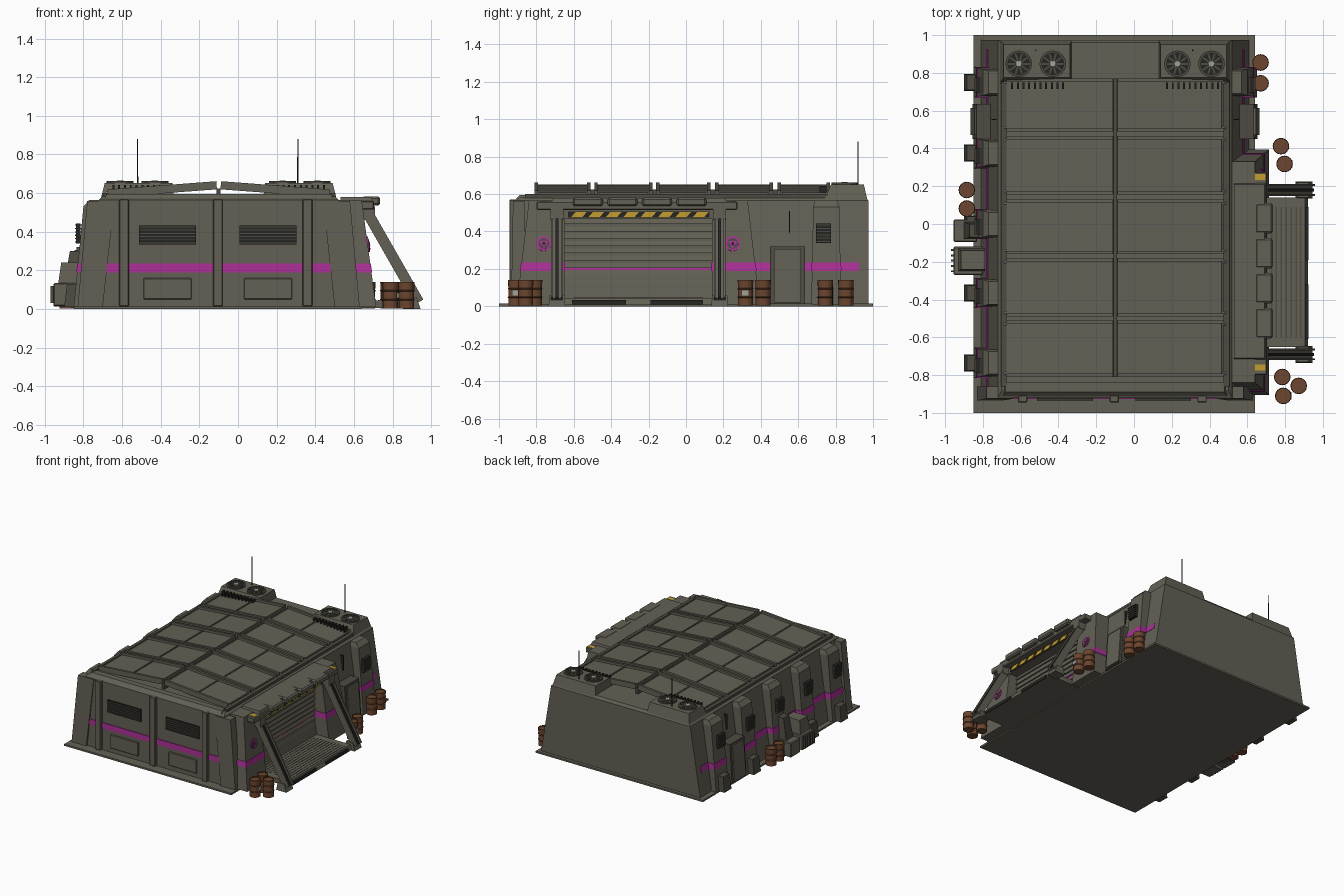
import bpy, bmesh, math
from mathutils import Matrix, Vector

cube = bpy.data.objects.get("Cube")
if cube:
    bpy.data.objects.remove(cube)


def material(name, rgb):
    m = bpy.data.materials.new(name)
    m.use_nodes = True
    m.diffuse_color = (*rgb, 1)
    m.node_tree.nodes["Principled BSDF"].inputs["Base Color"].default_value = (*rgb, 1)
    return m


OLIVE = material("olive grey", (0.125, 0.118, 0.09))
TRIM = material("dark olive", (0.075, 0.071, 0.055))
DARK = material("charcoal", (0.018, 0.018, 0.016))
PINK = material("magenta", (0.42, 0.03, 0.31))
GOLD = material("yellow", (0.55, 0.34, 0.03))
RUST = material("rust brown", (0.15, 0.06, 0.028))
PALE = material("pale grey", (0.36, 0.36, 0.33))
CX = -0.1  # centre line of the building


def finish(name, bm, mat):
    bmesh.ops.recalc_face_normals(bm, faces=bm.faces[:])
    me = bpy.data.meshes.new(name)
    bm.to_mesh(me)
    bm.free()
    me.materials.append(mat)
    ob = bpy.data.objects.new(name, me)
    bpy.context.collection.objects.link(ob)
    return ob


def solid(name, mat, rect, z0, z1, top=None, turn=None, bevel=0):
    """Box or tapered block; rects are (x0, x1, y0, y1), turn is (axis, angle, pivot)."""
    bm = bmesh.new()
    rings = []
    for (x0, x1, y0, y1), z in ((rect, z0), (top or rect, z1)):
        rings.append([bm.verts.new(p) for p in ((x0, y0, z), (x1, y0, z), (x1, y1, z), (x0, y1, z))])
    lo, hi = rings
    bm.faces.new(lo)
    bm.faces.new(hi)
    for i in range(4):
        j = (i + 1) % 4
        bm.faces.new((lo[i], lo[j], hi[j], hi[i]))
    if bevel:
        bmesh.ops.bevel(bm, geom=bm.edges[:], offset=bevel, segments=1, affect='EDGES')
    if turn:
        axis, angle, pivot = turn
        bmesh.ops.rotate(bm, verts=bm.verts[:], cent=pivot, matrix=Matrix.Rotation(angle, 3, axis))
    return finish(name, bm, mat)


def lathe(name, mat, profile, loc, seg=16, axis='Z'):
    """Turn (radius, height) points into a capped round body."""
    bm = bmesh.new()
    rings = []
    for r, h in profile:
        rings.append([bm.verts.new((r * math.cos(2 * math.pi * i / seg),
                                    r * math.sin(2 * math.pi * i / seg), h)) for i in range(seg)])
    for a, b in zip(rings, rings[1:]):
        for i in range(seg):
            j = (i + 1) % seg
            bm.faces.new((a[i], a[j], b[j], b[i]))
    bm.faces.new(rings[0])
    bm.faces.new(rings[-1])
    if axis == 'X':
        bmesh.ops.rotate(bm, verts=bm.verts[:], matrix=Matrix.Rotation(math.pi / 2, 3, 'Y'))
    bmesh.ops.translate(bm, verts=bm.verts[:], vec=loc)
    return finish(name, bm, mat)


def band(name, mat, rect, top, h, z0, z1, grow=0.004):
    """Thin stripe wrapped around a tapered block of height h."""
    def at(z):
        r = [a + (b - a) * z / h for a, b in zip(rect, top)]
        return (r[0] - grow, r[1] + grow, r[2] - grow, r[3] + grow)
    solid(name, mat, at(z0), z0, z1, at(z1))


def side(s, d0, d1, y0, y1):
    """Rectangle measured outward from the centre line on side s."""
    xs = sorted((CX + s * d0, CX + s * d1))
    return (*xs, y0, y1)


def louvre(name, x, y, z, w, h, n, s=0):
    """Dark grille with slats on the front (s = 0) or on a side wall."""
    t = 0.012
    if s:
        r = (x - t, x + t, y - w, y + w)
        q = (x - t - 0.006, x + t + 0.006, y - w, y + w)
    else:
        r = (x - w, x + w, y - t, y + t)
        q = (x - w, x + w, y - t - 0.006, y + t)
    solid(name, DARK, r, z - h, z + h)
    for i in range(n):
        c = z - h + (i + 0.5) * 2 * h / n
        solid(name + "_slat", TRIM, q, c - 0.25 * h / n, c + 0.35 * h / n)


# Ground plate and main hall
solid("ground_plate", OLIVE, (-0.85, 0.64, -1, 1), 0, 0.014)
hall, hall_top = (-0.81, 0.61, -0.92, 0.975), (-0.72, 0.52, -0.92, 0.975)
solid("hall", OLIVE, hall, 0.01, 0.565, hall_top)
band("wall_stripe", PINK, (-0.81, 0.61, -0.86, 0.92), (-0.72, 0.52, -0.86, 0.92), 0.565, 0.19, 0.235)
solid("roof_deck", OLIVE, hall_top, 0.565, 0.585, (-0.7, 0.5, -0.88, 0.96))
for s in (-1, 1):
    solid("roof_rail", TRIM, side(s, 0.575, 0.605, -0.86, 0.76), 0.58, 0.6)
solid("front_parapet", OLIVE, (-0.69, 0.49, -0.91, -0.84), 0.575, 0.595, (-0.68, 0.48, -0.89, -0.84))

# Front wall details
for x in (-0.59, -0.104, 0.36):
    solid("front_rib", OLIVE, (x - 0.025, x + 0.025, -0.945, -0.9), 0.014, 0.57, bevel=0.005)
solid("front_stripe", PINK, (-0.69, 0.48, -0.926, -0.91), 0.19, 0.235)
for x in (-0.365, 0.155):
    louvre("front_vent", x, -0.918, 0.383, 0.148, 0.05, 6)
    solid("front_panel", OLIVE, (x - 0.125, x + 0.125, -0.93, -0.91), 0.05, 0.16, bevel=0.004)
for s in (-1, 1):
    solid("front_corner", OLIVE, side(s, 0.6, 0.73, -0.935, -0.86), 0.01, 0.56,
          side(s, 0.54, 0.68, -0.925, -0.86))

# Side buttresses with vents and feet
for s, rows in ((-1, (-0.735, -0.365, 0, 0.375, 0.75)), (1, (0.75,))):
    for y in rows:
        low, high = side(s, 0.55, 0.75, y - 0.08, y + 0.08), side(s, 0.55, 0.7, y - 0.07, y + 0.07)
        solid("buttress", OLIVE, low, 0.01, 0.53, high)
        solid("buttress_cap", OLIVE, high, 0.53, 0.565, side(s, 0.55, 0.67, y - 0.06, y + 0.06))
        band("buttress_stripe", PINK, low, high, 0.53, 0.19, 0.235)
        louvre("buttress_vent", CX + s * 0.726, y - 0.015, 0.39, 0.04, 0.052, 6, s)
        if s < 0:
            solid("buttress_foot", TRIM, side(s, 0.7, 0.8, y - 0.045, y + 0.045), 0.01, 0.13,
                  side(s, 0.7, 0.785, y - 0.04, y + 0.04))
    # Side door
    solid("door_frame", TRIM, side(s, 0.6, 0.755, 0.45, 0.635), 0.012, 0.32,
          side(s, 0.6, 0.735, 0.45, 0.635))
    solid("door_leaf", OLIVE, side(s, 0.62, 0.765, 0.47, 0.615), 0.02, 0.305,
          side(s, 0.62, 0.745, 0.47, 0.615))
    solid("wall_slit", DARK, side(s, 0.6, 0.655, 0.55, 0.556), 0.39, 0.51)

# Roof panels: two gently pitched rows with raised rims
rows = ((-0.81, -0.51), (-0.49, -0.18), (-0.16, 0.13), (0.155, 0.465), (0.49, 0.77))
for s in (-1, 1):
    pivot = Vector((CX + s * 0.295, 0, 0.62))
    tilt = ('Y', s * 0.075, pivot)
    for y0, y1 in rows:
        solid("roof_panel", OLIVE, side(s, 0.01, 0.575, y0, y1), 0.598, 0.622, turn=tilt)
        for a, b in ((y0, y0 + 0.018), (y1 - 0.018, y1)):
            solid("panel_rim", OLIVE, side(s, 0.01, 0.575, a, b), 0.61, 0.64, turn=tilt)
        for d in (0.015, 0.29, 0.57):
            solid("panel_rib", OLIVE, side(s, d - 0.005, d + 0.005, y0, y1), 0.61, 0.629, turn=tilt)
        for y in (y0 + 0.02, y1 - 0.02):
            solid("panel_clip", PALE, side(s, 0.575, 0.605, y - 0.014, y + 0.014), 0.58, 0.608,
                  side(s, 0.575, 0.58, y - 0.003, y + 0.003))
solid("roof_ridge", TRIM, (CX - 0.01, CX + 0.01, -0.81, 0.77), 0.58, 0.625)

# Rooftop fan housings, intake teeth and antennas
for s in (-1, 1):
    solid("fan_housing", OLIVE, side(s, 0.23, 0.61, 0.74, 0.97), 0.57, 0.652,
          side(s, 0.24, 0.59, 0.775, 0.95))
    for d in (0.33, 0.51):
        x, y = CX + s * d, 0.848
        lathe("fan_ring", TRIM, ((0.07, 0.645), (0.07, 0.662), (0.06, 0.662), (0.06, 0.656)), (x, y, 0), 24)
        lathe("fan_well", DARK, ((0.06, 0.65), (0.06, 0.658)), (x, y, 0), 24)
        for i in range(10):
            solid("fan_blade", TRIM, (x + 0.015, x + 0.056, y - 0.005, y + 0.005), 0.655, 0.661,
                  turn=('Z', i * math.pi / 5, (x, y, 0)))
        lathe("fan_hub", PALE, ((0.02, 0.655), (0.016, 0.665)), (x, y, 0), 12)
    for i in range(10):
        d = 0.27 + i * 0.03
        solid("intake_tooth", DARK, side(s, d, d + 0.01, 0.715, 0.75), 0.6, 0.643)
for x in (-0.52, 0.31):
    lathe("antenna", DARK, ((0.004, 0.62), (0.003, 0.88)), (x, 0.92, 0), 6)

# Gatehouse: tapered piers, lintel, shutter and awning
GY = -0.255
for s in (-1, 1):
    def pier(x1, d0, d1):
        return (0.45, x1, *sorted((GY + s * d0, GY + s * d1)))
    low, high = pier(0.715, 0.395, 0.65), pier(0.64, 0.395, 0.585)
    solid("gate_pier", OLIVE, low, 0.01, 0.565, high)
    band("pier_stripe", PINK, low, high, 0.565, 0.19, 0.235)
    y = GY + s * 0.505
    slope = ('Y', -0.13, (0.674, y, 0.335))
    # Round badge with a triangular centre
    for nm, mat, r, seg, t in (("badge_disc", PINK, 0.04, 20, 0.004),
                               ("badge_inset", TRIM, 0.03, 20, 0.006),
                               ("badge_triangle", PINK, 0.028, 3, 0.008),
                               ("badge_centre", DARK, 0.008, 10, 0.01)):
        ob = lathe(nm, mat, ((r, -0.004), (r, t)), (0, 0, 0), seg, 'X')
        ob.location = (0.674, y, 0.335)
        ob.rotation_euler = (math.pi if seg == 3 else 0, -0.13, 0)
        if seg == 3:
            ob.rotation_euler.x = 0
    solid("gate_lamp", GOLD, (0.64, 0.695, y - 0.016, y + 0.016), 0.53, 0.562)
    # Gate support strut with foot, rod and side rails
    sy = GY + s * 0.435
    start, end = Vector((0.675, sy, 0.49)), Vector((0.935, sy, 0.035))
    run = (end - start).length
    turn = ('Y', math.atan2(start.z - end.z, end.x - start.x), start)
    x0, z = start.x, start.z
    solid("strut", OLIVE, (x0, x0 + run, sy - 0.022, sy + 0.022), z - 0.022, z + 0.012, turn=turn)
    for e in (-0.026, 0.026):
        solid("strut_rail", OLIVE, (x0, x0 + run, sy + e - 0.005, sy + e + 0.005), z - 0.028, z + 0.028, turn=turn)
    solid("strut_rod", DARK, (x0, x0 + run, sy - 0.008, sy + 0.008), z + 0.012, z + 0.022, turn=turn)
    solid("strut_foot", OLIVE, (0.855, 0.945, sy - 0.045, sy + 0.045), 0.0, 0.06,
          (0.865, 0.925, sy - 0.04, sy + 0.04))
    solid("strut_bracket", OLIVE, (0.63, 0.71, sy - 0.035, sy + 0.035), 0.46, 0.53)

solid("gate_lintel", OLIVE, (0.45, 0.655, -0.66, 0.15), 0.47, 0.565)
solid("gate_shutter", OLIVE, (0.5, 0.58, -0.66, 0.15), 0.014, 0.48)
for i in range(11):
    z = 0.05 + i * 0.039
    solid("shutter_slat", OLIVE, (0.57, 0.592, -0.65, 0.14), z, z + 0.026, (0.57, 0.584, -0.65, 0.14))
solid("awning", OLIVE, (0.53, 0.7, -0.72, 0.22), 0.55, 0.58, (0.53, 0.69, -0.71, 0.21))
solid("awning_beam", OLIVE, (0.62, 0.705, -0.8, 0.275), 0.515, 0.56, bevel=0.006)
for i in range(4):
    y = -0.525 + i * 0.185
    solid("awning_box", OLIVE, (0.64, 0.735, y - 0.08, y + 0.08), 0.535, 0.582, bevel=0.01)

# Hazard strip: slanted yellow dashes on a dark bar
solid("hazard_bar", DARK, (0.64, 0.662, -0.63, 0.125), 0.474, 0.507)
for i in range(8):
    y = -0.615 + i * 0.093
    solid("hazard_dash", GOLD, (0.65, 0.668, y, y + 0.06), 0.476, 0.505, (0.65, 0.668, y + 0.025, y + 0.085))

# Lowered ramp with tread grooves
solid("ramp", OLIVE, (0.57, 0.92, -0.65, 0.14), 0.006, 0.045, (0.57, 0.905, -0.65, 0.14))
for i in range(11):
    x = 0.62 + i * 0.026
    solid("ramp_tread", TRIM, (x, x + 0.008, -0.6, 0.09), 0.04, 0.047)
for y0, y1 in ((-0.61, -0.32), (-0.19, 0.09)):
    solid("ramp_edge", DARK, (0.9, 0.924, y0, y1), 0.01, 0.034)

# Generator and supply boxes on the left-hand wall
solid("generator", OLIVE, (-0.955, -0.8, -0.27, -0.12), 0.015, 0.135, bevel=0.006)
solid("generator_top", OLIVE, (-0.93, -0.79, -0.25, -0.13), 0.135, 0.24, (-0.915, -0.79, -0.24, -0.14))
for i in range(5):
    y = -0.255 + i * 0.028
    solid("generator_fin", TRIM, (-0.97, -0.94, y, y + 0.01), 0.03, 0.12)
solid("supply_box", OLIVE, (-0.955, -0.83, -0.095, 0.025), 0.012, 0.13, bevel=0.006)
solid("supply_unit", TRIM, (-0.9, -0.8, -0.08, 0.01), 0.13, 0.3, (-0.87, -0.8, -0.07, 0.0))

# Oil drums with rolled hoops
hoops = ((0.04, 0.0), (0.04, 0.042), (0.044, 0.046), (0.04, 0.05),
         (0.04, 0.088), (0.044, 0.092), (0.04, 0.096), (0.042, 0.137), (0.036, 0.137), (0.036, 0.13))
for x, y in ((0.67, 0.855), (0.67, 0.745), (0.778, 0.412), (0.797, 0.318), (0.785, -0.81),
             (0.872, -0.857), (0.79, -0.91), (-0.885, 0.18), (-0.885, 0.082)):
    lathe("drum", RUST, hoops, (x, y, 0.003))
for x, y in ((0.797, 0.318), (0.79, -0.91)):
    solid("drum_label", PALE, (x + 0.03, x + 0.043, y - 0.02, y + 0.02), 0.058, 0.084)
